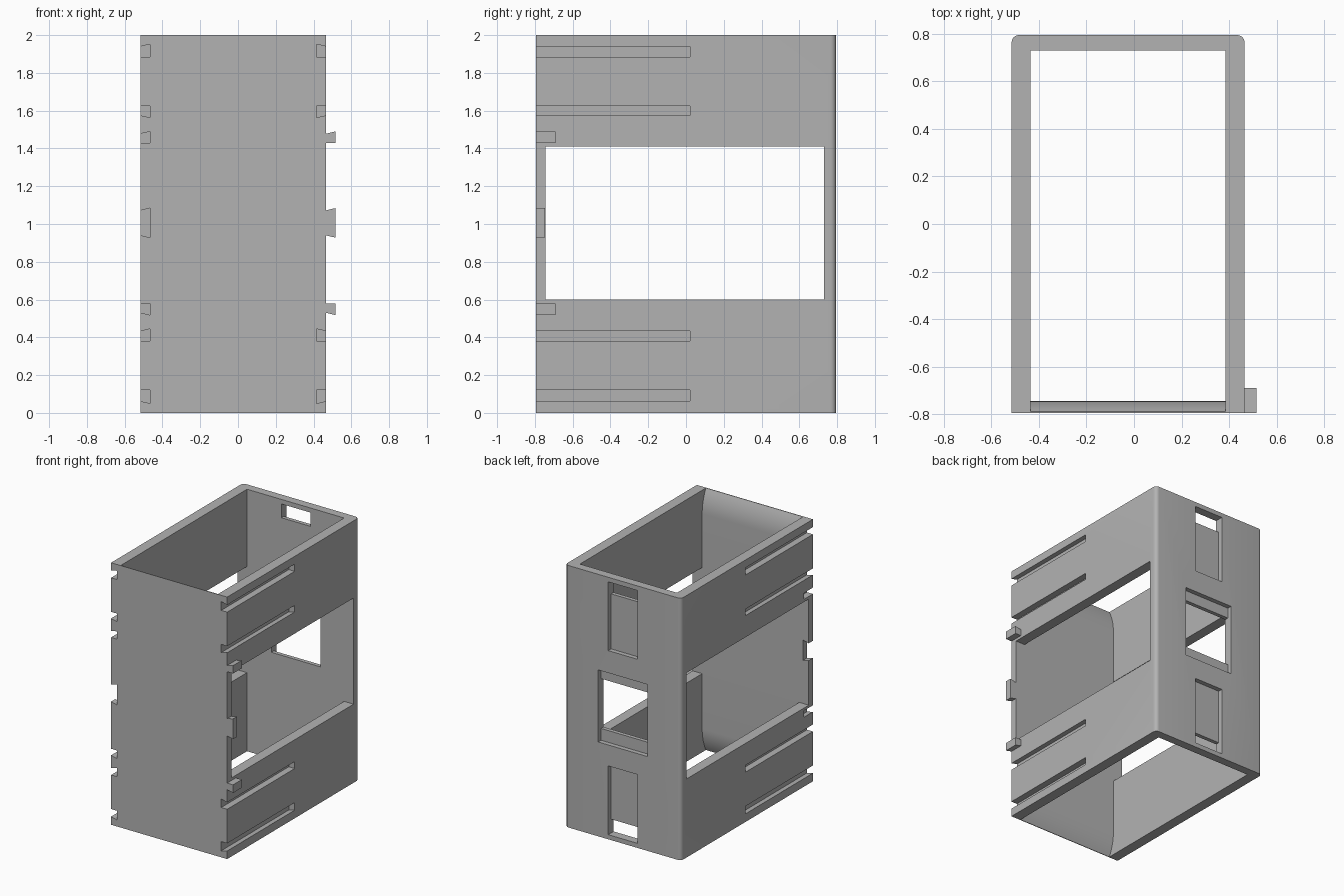
import bpy, bmesh, math
from mathutils import Vector

if "Cube" in bpy.data.objects:
    bpy.data.objects.remove(bpy.data.objects["Cube"])

grey = bpy.data.materials.new("plain_grey")
grey.use_nodes = True
colour = (0.45, 0.45, 0.45, 1)
grey.diffuse_color = colour
grey.node_tree.nodes["Principled BSDF"].inputs["Base Color"].default_value = colour

LEFT, RIGHT, FRONT, BACK, HEIGHT = -0.515, 0.465, -0.795, 0.795, 2.0
IN_LEFT, IN_RIGHT, IN_FRONT, IN_BACK = -0.435, 0.385, -0.745, 0.73
DEPTH = 0.05


def prism(name, points, axis, start, end):
    """Extrude a 2D outline along an axis; points use the other two axes in order."""
    bm = bmesh.new()
    verts = []
    for p in points:
        co = list(p)
        co.insert(axis, start)
        verts.append(bm.verts.new(co))
    face = bm.faces.new(verts)
    out = bmesh.ops.extrude_face_region(bm, geom=[face])
    move = Vector((0, 0, 0))
    move[axis] = end - start
    bmesh.ops.translate(bm, vec=move, verts=[g for g in out["geom"] if isinstance(g, bmesh.types.BMVert)])
    bmesh.ops.recalc_face_normals(bm, faces=bm.faces)
    mesh = bpy.data.meshes.new(name)
    bm.to_mesh(mesh)
    bm.free()
    mesh.materials.append(grey)
    obj = bpy.data.objects.new(name, mesh)
    bpy.context.collection.objects.link(obj)
    return obj


def box(name, x, y, z):
    return prism(name, [(x[0], y[0]), (x[1], y[0]), (x[1], y[1]), (x[0], y[1])], 2, *z)


def activate(obj):
    bpy.ops.object.select_all(action='DESELECT')
    obj.select_set(True)
    bpy.context.view_layer.objects.active = obj


def cut(target, cutter):
    cutter.hide_render = True
    activate(target)
    mod = target.modifiers.new("cut", 'BOOLEAN')
    mod.operation, mod.solver, mod.object = 'DIFFERENCE', 'EXACT', cutter
    bpy.ops.object.modifier_apply(modifier=mod.name)
    bpy.data.objects.remove(cutter)


# Outer body with rounded back corners
r = 0.03
outline = [(LEFT, FRONT), (RIGHT, FRONT)]
for cx, first in ((RIGHT - r, 0), (LEFT + r, 90)):
    for i in range(7):
        a = math.radians(first + 15 * i)
        outline.append((cx + r * math.cos(a), BACK - r + r * math.sin(a)))
shell = prism("shell", outline, 2, 0, HEIGHT)

# Open cavity, flaring towards the front at the top and bottom rims
flare, drop = 0.18, 0.045
radius = (flare ** 2 + drop ** 2) / (2 * drop)
sweep = math.asin(flare / radius)
arc = [(IN_FRONT - radius * (1 - math.cos(sweep * i / 8)),
        flare - radius * math.sin(sweep * i / 8)) for i in range(9)]
arc.append((arc[-1][0], -0.1))
front_edge = arc[::-1] + [(y, HEIGHT - z) for y, z in arc]
cavity = prism("cavity", front_edge + [(IN_BACK, HEIGHT + 0.1), (IN_BACK, -0.1)], 0, IN_LEFT, IN_RIGHT)
cut(shell, cavity)

# Large windows through both sides
cut(shell, box("side_window", (-1, 1), (IN_FRONT, IN_BACK), (0.6, 1.41)))

# Recessed panels with small slots at the top and bottom of the back
panel_x = (-0.145, 0.1)
for panel_z, slot_z in (((1.44, 1.965), (1.86, 1.965)), ((0.035, 0.56), (0.035, 0.14))):
    cut(shell, box("panel_recess", panel_x, (BACK - 0.035, 1), panel_z))
    cut(shell, box("panel_slot", panel_x, (0.6, 1), slot_z))

# Stepped central opening in the back
opening_x = (-0.23, 0.185)
cut(shell, box("opening_recess", opening_x, (BACK - 0.035, 1), (0.72, 1.27)))
cut(shell, box("opening", opening_x, (0.6, 1), (0.81, 1.19)))


def dovetail(name, x_narrow, x_wide, low, high, flare_low, flare_high, y_end, y_start=FRONT):
    """Dovetail bar along y, widening from x_narrow to x_wide."""
    points = [(x_narrow, low), (x_wide, low - flare_low), (x_wide, high + flare_high), (x_narrow, high)]
    return prism(name, points, 1, y_start, y_end)


# Long dovetail grooves on both sides: low, high, flare below, flare above
F = 0.012
grooves = [(1.885, 1.94, 0, F), (1.575, 1.625, F, 0), (0.38, 0.433, 0, F), (0.062, 0.12, F, 0)]
# Connector shapes: tabs on one side, matching sockets on the other
joints = [("upper", 1.43, 1.478, 0, F, -0.69), ("middle", 0.94, 1.072, F, F, -0.747),
          ("lower", 0.53, 0.58, F, 0, -0.69)]


def side_cut(face_x, inward, low, high, fl, fh, y_end):
    # The cutter starts just outside the wall, so its flare is extended to match
    k = 0.01 / DEPTH
    cutter = dovetail("groove", face_x - inward * 0.01, face_x + inward * DEPTH,
                      low + fl * k, high - fh * k, fl * (1 + k), fh * (1 + k), y_end, FRONT - 0.1)
    cut(shell, cutter)


for groove in grooves:
    side_cut(RIGHT, -1, *groove, 0.02)
    side_cut(LEFT, 1, *groove, 0.02)
for label, low, high, fl, fh, y_end in joints:
    side_cut(LEFT, 1, low, high, fl, fh, -0.69)
    dovetail(label + "_tab", RIGHT, RIGHT + DEPTH, low, high, fl, fh, y_end)

activate(shell)
bpy.ops.object.shade_smooth_by_angle(angle=math.radians(25))
